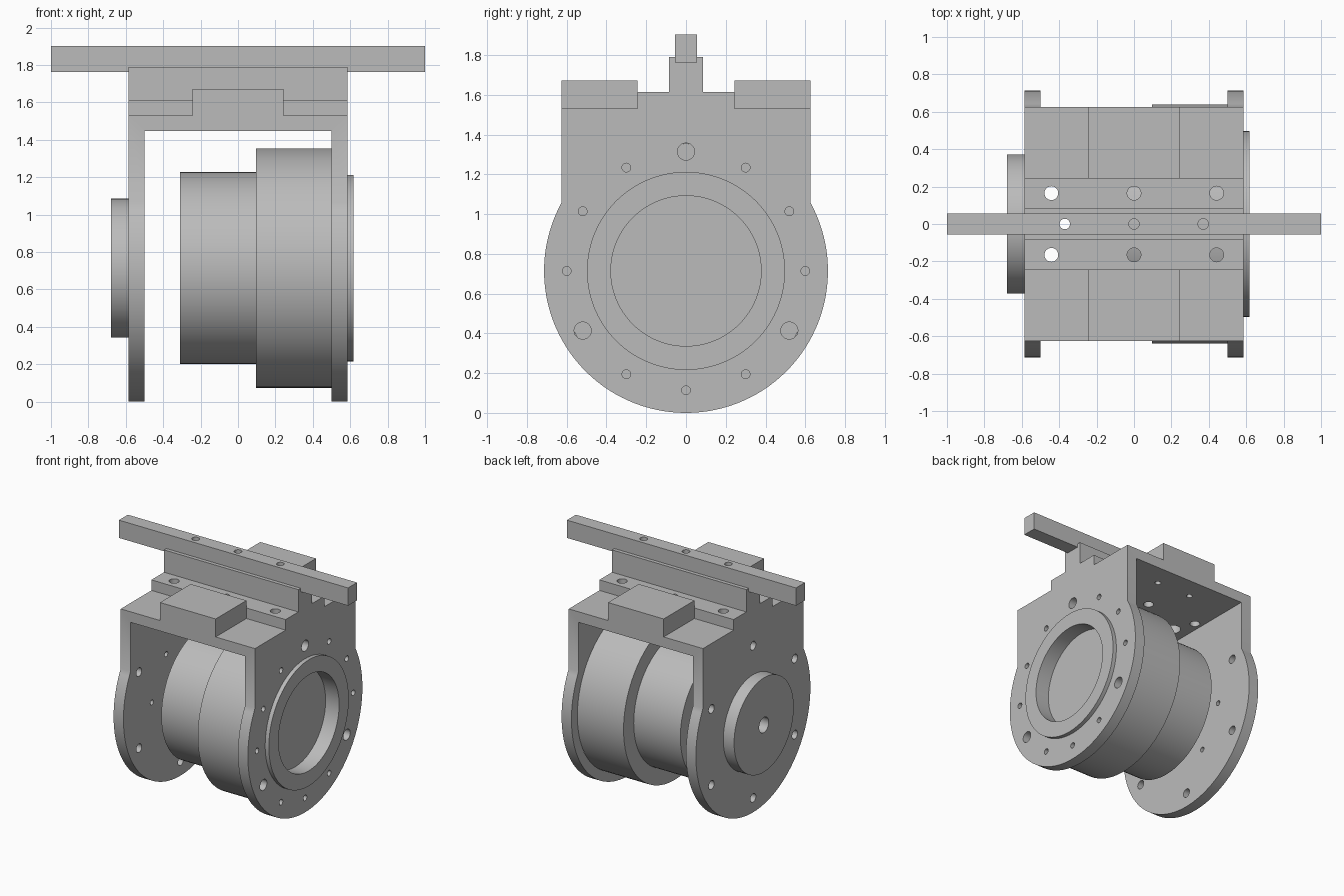
import bpy, bmesh
from math import sin, cos, asin, radians, pi
from mathutils import Matrix, Vector

cube = bpy.data.objects.get("Cube")
if cube:
    bpy.data.objects.remove(cube, do_unlink=True)

grey = bpy.data.materials.new("machined_grey")
grey.use_nodes = True
grey.diffuse_color = (0.5, 0.5, 0.5, 1)
grey.node_tree.nodes["Principled BSDF"].inputs["Base Color"].default_value = (0.5, 0.5, 0.5, 1)

AXIS_Z = 0.714      # height of the drum axis
BOLT_R = 0.6        # bolt circle of the end plates
PLATE_OUT, PLATE_IN = 0.586, 0.5


def finish(name, bm):
    bmesh.ops.recalc_face_normals(bm, faces=bm.faces)
    mesh = bpy.data.meshes.new(name)
    bm.to_mesh(mesh)
    bm.free()
    mesh.materials.append(grey)
    ob = bpy.data.objects.new(name, mesh)
    bpy.context.collection.objects.link(ob)
    return ob


def add_box(bm, lo, hi):
    lo, hi = Vector(lo), Vector(hi)
    bmesh.ops.create_cube(bm, size=1, matrix=Matrix.Translation((lo + hi) / 2)
                          @ Matrix.Diagonal((*(hi - lo), 1)))


def add_rod(bm, r, start, end, segs=24):
    start, end = Vector(start), Vector(end)
    d = end - start
    turn = d.to_track_quat("Z", "Y").to_matrix().to_4x4()
    bmesh.ops.create_cone(bm, cap_ends=True, segments=segs, radius1=r, radius2=r,
                          depth=d.length, matrix=Matrix.Translation((start + end) / 2) @ turn)


def lathe(name, profile, segs=96):
    """Turn a closed (x, radius) outline around the drum axis."""
    bm = bmesh.new()
    vs = [bm.verts.new((x, 0, AXIS_Z + r)) for x, r in profile]
    edges = [bm.edges.new((a, b)) for a, b in zip(vs, vs[1:] + vs[:1])
             if a.co.z > AXIS_Z or b.co.z > AXIS_Z]
    bmesh.ops.spin(bm, geom=vs + edges, cent=(0, 0, AXIS_Z), axis=(1, 0, 0),
                   angle=2 * pi, steps=segs)
    bmesh.ops.remove_doubles(bm, verts=bm.verts, dist=1e-4)
    return finish(name, bm)


def boolean(ob, bm, operation):
    tool = finish("cutter", bm)
    tool.hide_render = True
    mod = ob.modifiers.new("bool", "BOOLEAN")
    mod.solver, mod.operation, mod.object = "EXACT", operation, tool
    bpy.context.view_layer.objects.active = ob
    bpy.ops.object.modifier_apply(modifier=mod.name)
    bpy.data.objects.remove(tool, do_unlink=True)


def bolt_pos(x, r, deg):
    return (x, r * cos(radians(deg)), AXIS_Z + r * sin(radians(deg)))


# Bracket: rounded side outline with stepped, grooved top, swept along x
HALF = 0.625
steps = [(HALF, 1.53), (0.243, 1.53), (0.243, 1.613), (0.085, 1.613),
         (0.085, 1.789), (0.056, 1.789), (0.056, 1.762)]
meet = pi / 2 - asin(HALF / AXIS_Z)
arc = [(-pi - meet) + i * (pi + 2 * meet) / 80 for i in range(81)]
outline = [(AXIS_Z * cos(a), AXIS_Z + AXIS_Z * sin(a)) for a in arc]
outline += steps + [(-y, z) for y, z in reversed(steps)]
bm = bmesh.new()
face = bm.faces.new([bm.verts.new((-PLATE_OUT, y, z)) for y, z in outline])
swept = bmesh.ops.extrude_face_region(bm, geom=[face])["geom"]
bmesh.ops.translate(bm, vec=(2 * PLATE_OUT, 0, 0),
                    verts=[v for v in swept if isinstance(v, bmesh.types.BMVert)])
bracket = finish("bracket", bm)

# Open space between the end plates
bm = bmesh.new()
add_box(bm, (-PLATE_IN, -1, -1), (PLATE_IN, 1, 1.447))
boolean(bracket, bm, "DIFFERENCE")

# Raised pads on the front and back of the bridge
bm = bmesh.new()
for s in (-1, 1):
    y0, y1 = sorted((s * 0.243, s * HALF))
    add_box(bm, (-0.243, y0, 1.5), (0.243, y1, 1.672))
boolean(bracket, bm, "UNION")

# Bolt holes, bores and mounting holes
bm = bmesh.new()
for k in range(12):
    deg = 90 + 30 * k
    r = 0.043 if k % 4 == 0 else 0.022
    add_rod(bm, r, bolt_pos(0.45, BOLT_R, deg), bolt_pos(0.7, BOLT_R, deg))
for k in range(6):
    deg = 90 + 60 * k
    add_rod(bm, 0.034, bolt_pos(-0.7, BOLT_R, deg), bolt_pos(-0.45, BOLT_R, deg))
    add_rod(bm, 0.02, bolt_pos(-0.54, 0.36, deg + 30), bolt_pos(-0.45, 0.36, deg + 30))
add_rod(bm, 0.4, (0.4, 0, AXIS_Z), (0.8, 0, AXIS_Z), 96)
add_rod(bm, 0.06, (-0.8, 0, AXIS_Z), (-0.4, 0, AXIS_Z))
for x in (-0.442, 0, 0.442):
    for y in (-0.165, 0.165):
        add_rod(bm, 0.037, (x, y, 1.3), (x, y, 1.7))
for x in (-0.37, 0, 0.37):
    add_rod(bm, 0.028, (x, 0, 1.3), (x, 0, 2))
for x in (-0.15, 0.15):
    for y in (-0.45, 0.45):
        add_rod(bm, 0.022, (x, y, 1.3), (x, y, 1.58))
boolean(bracket, bm, "DIFFERENCE")

# Counterbores under the bridge
bm = bmesh.new()
for x in (-0.37, 0, 0.37):
    add_rod(bm, 0.058, (x, 0, 1.3), (x, 0, 1.53))
boolean(bracket, bm, "DIFFERENCE")

# Long bar seated in the groove
bm = bmesh.new()
add_box(bm, (-1, -0.056, 1.762), (1, 0.056, 1.902))
top_bar = finish("top_bar", bm)
bm = bmesh.new()
for x in (-0.37, 0, 0.37):
    add_rod(bm, 0.028, (x, 0, 1.6), (x, 0, 2))
boolean(top_bar, bm, "DIFFERENCE")

# Stepped drum with a recessed collar through the end plate
drum = lathe("drum", [(-0.31, 0), (-0.31, 0.513), (0.097, 0.513), (0.097, 0.64),
                      (0.5, 0.64), (0.5, 0.498), (0.618, 0.498), (0.618, 0.378),
                      (0.5, 0.378), (0.5, 0)])

# Hub disc on the opposite end plate
hub = lathe("hub_disc", [(-0.68, 0.06), (-0.68, 0.372), (-0.57, 0.372), (-0.57, 0.06)])

bpy.ops.object.select_all(action="DESELECT")
for ob in (bracket, top_bar, drum, hub):
    ob.select_set(True)
bpy.context.view_layer.objects.active = bracket
bpy.ops.object.shade_smooth_by_angle(angle=radians(30))
